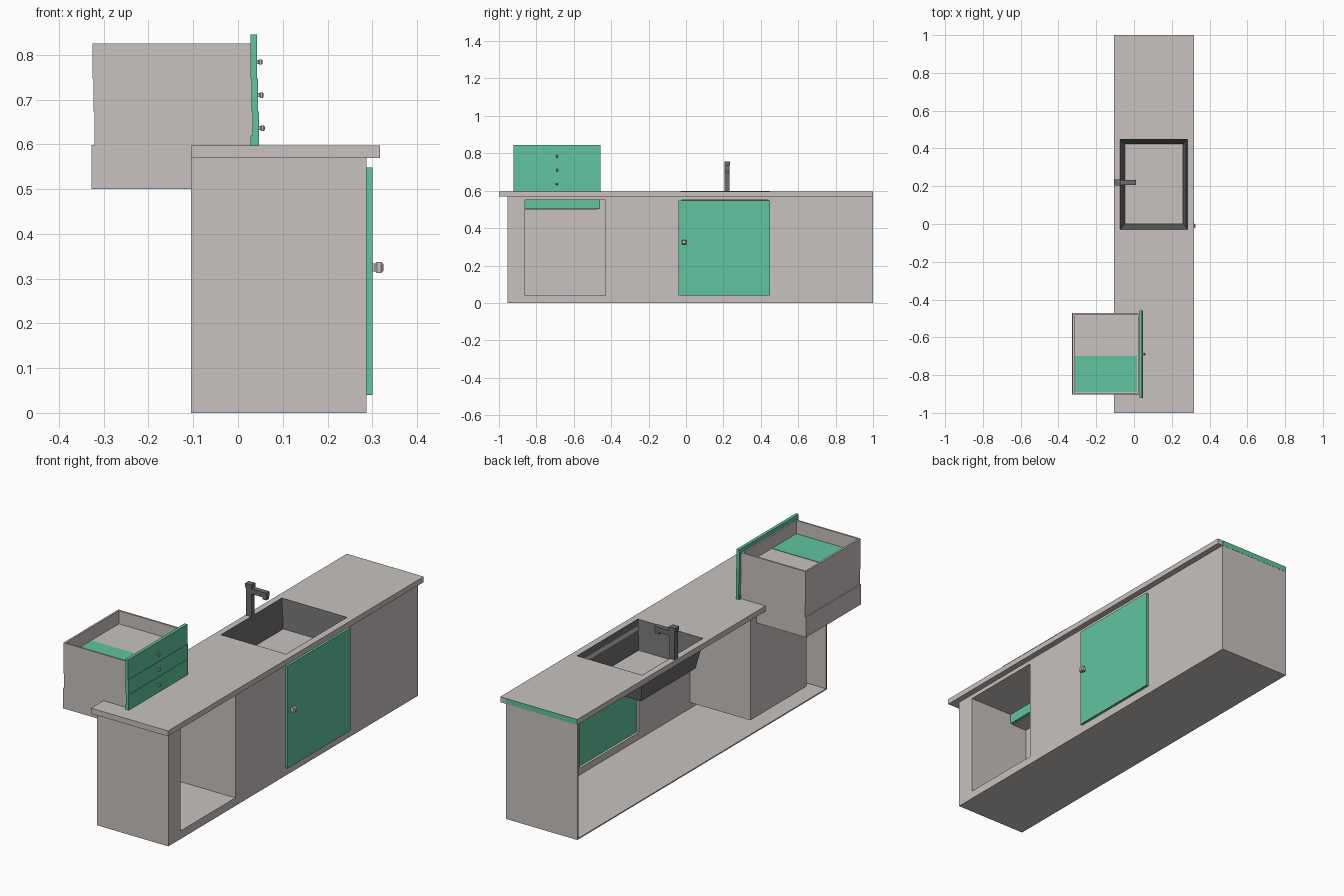
import bpy, bmesh
from mathutils import Vector

old = bpy.data.objects.get("Cube")
if old:
    bpy.data.objects.remove(old, do_unlink=True)


def material(name, rgb):
    m = bpy.data.materials.new(name)
    m.use_nodes = True
    m.diffuse_color = (*rgb, 1)
    m.node_tree.nodes["Principled BSDF"].inputs["Base Color"].default_value = (*rgb, 1)
    return m


GREY = material("warm grey", (0.58, 0.54, 0.52))
GREEN = material("sea green", (0.12, 0.55, 0.35))
DARK = material("dark metal", (0.15, 0.15, 0.15))


def finish(name, bm, mat):
    bmesh.ops.recalc_face_normals(bm, faces=bm.faces)
    mesh = bpy.data.meshes.new(name)
    bm.to_mesh(mesh)
    bm.free()
    mesh.materials.append(mat)
    ob = bpy.data.objects.new(name, mesh)
    bpy.context.collection.objects.link(ob)
    return ob


def cube(lo, hi):
    bm = bmesh.new()
    bmesh.ops.create_cube(bm, size=1)
    lo, hi = Vector(lo), Vector(hi)
    for v in bm.verts:
        v.co = (lo + hi) / 2 + v.co * (hi - lo)
    return bm


def box(name, lo, hi, mat):
    return finish(name, cube(lo, hi), mat)


def open_box(name, lo, hi, axis, wall, mat):
    """Box hollowed from its +axis face, with walls of even thickness."""
    bm = cube(lo, hi)
    bm.normal_update()
    face = max(bm.faces, key=lambda f: f.normal[axis])
    bmesh.ops.inset_region(bm, faces=[face], thickness=wall)
    rim = bmesh.ops.extrude_discrete_faces(bm, faces=[face])["faces"][0]
    for v in rim.verts:
        v.co[axis] = lo[axis] + wall
    return finish(name, bm, mat)


def pierced_panel(name, us, vs, holes, place, depth, mat):
    """Slab on a grid of cut lines, leaving out the cells listed in holes."""
    bm = bmesh.new()
    grid = [[bm.verts.new(place(u, v)) for v in vs] for u in us]
    for i in range(len(us) - 1):
        for j in range(len(vs) - 1):
            if (i, j) not in holes:
                bm.faces.new((grid[i][j], grid[i + 1][j], grid[i + 1][j + 1], grid[i][j + 1]))
    faces = bm.faces[:]
    geom = bmesh.ops.extrude_face_region(bm, geom=faces, use_keep_orig=True)["geom"]
    for v in geom:
        if isinstance(v, bmesh.types.BMVert):
            v.co += Vector(depth)
    return finish(name, bm, mat)


def knob(name, x, y, z, size):
    """Square knob pointing along +x."""
    bm = bmesh.new()
    rings = []
    for d, r in ((0, .35), (.25, .35), (.4, .5), (.8, .5), (1, .3)):
        rings.append([bm.verts.new((x + d * size, y + a * r * size, z + b * r * size))
                      for a, b in ((-1, -1), (1, -1), (1, 1), (-1, 1))])
    for a, b in zip(rings, rings[1:]):
        for i in range(4):
            j = (i + 1) % 4
            bm.faces.new((a[i], a[j], b[j], b[i]))
    bm.faces.new(rings[0])
    bm.faces.new(rings[-1])
    return finish(name, bm, GREY)


# Cabinet carcass, open along the back
BACK, FRONT, T = -.105, .287, .012
box("cabinet_floor", (BACK, -.955, 0), (FRONT, 1, .006), GREY)
box("near_end_panel", (BACK, -.955, 0), (FRONT, -.945, .57), GREY)
box("far_end_panel", (BACK, .99, 0), (FRONT, 1, .57), GREY)
pierced_panel("front_panel", (-.955, -.86, -.43, -.025, .44, 1), (0, .04, .55, .57),
              {(1, 1), (3, 1)}, lambda u, v: (FRONT, u, v), (-T, 0, 0), GREY)

# Open appliance niche
open_box("niche", (-.055, -.865, .035), (FRONT - .001, -.425, .555), 0, .005, GREY)

# Worktop with sink opening
pierced_panel("worktop", (BACK, -.075, .285, .317), (-1, -.03, .45, 1),
              {(1, 1)}, lambda u, v: (u, v, .597), (0, 0, -.027), GREY)
box("worktop_end_strip", (BACK, .999, .57), (FRONT, 1.001, .597), GREEN)

# Tapered sink basin
bm = bmesh.new()
top = [bm.verts.new((x, y, .597)) for x, y in ((-.075, -.03), (.285, -.03), (.285, .45), (-.075, .45))]
low = [bm.verts.new((x, y, .455)) for x, y in ((-.05, 0), (.26, 0), (.26, .425), (-.05, .425))]
for i in range(4):
    j = (i + 1) % 4
    bm.faces.new((top[i], top[j], low[j], low[i]))
bm.faces.new(low)
sink = finish("sink_basin", bm, DARK)
solid = sink.modifiers.new("thickness", "SOLIDIFY")
solid.thickness = .005
solid.offset = 0
box("sink_floor", (-.048, .002, .456), (.258, .423, .461), GREY)

# Tap
box("tap_post", (-.1, .207, .597), (-.072, .233, .735), DARK)
box("tap_cap", (-.105, .205, .735), (-.07, .235, .755), DARK)
box("tap_spout", (-.075, .207, .71), (.01, .233, .735), DARK)
box("tap_nozzle", (-.012, .21, .698), (.008, .23, .71), DARK)

# Cupboard door
box("cupboard_door", (FRONT, -.04, .04), (.3, .45, .548), GREEN)
knob("door_knob", .3, -.01, .325, .025)

# Stack of drawers, each set slightly forward of the one above
levels = [(.747, .825, .845), (.673, .747, .747), (.597, .673, .673)]
for n, (z0, z1, front_top) in enumerate(levels):
    s = n * .002
    open_box(f"drawer_tray_{n + 1}", (-.325 + s, -.903, z0), (.03 + s, -.472, z1), 2, .013, GREY)
    box(f"drawer_front_{n + 1}", (.028 + s, -.922, z0), (.043 + s, -.457, front_top), GREEN)
    knob(f"drawer_knob_{n + 1}", .043 + s, -.69, (.784, .71, .636)[n], .012 + n * .0005)
box("drawer_lining", (-.312, -.89, .76), (.017, -.7, .762), GREEN)
open_box("lowest_tray", (-.327, -.903, .5), (.03, -.472, .599), 2, .013, GREY)
box("lowest_front", (.028, -.922, .503), (.045, -.46, .62), GREEN)
